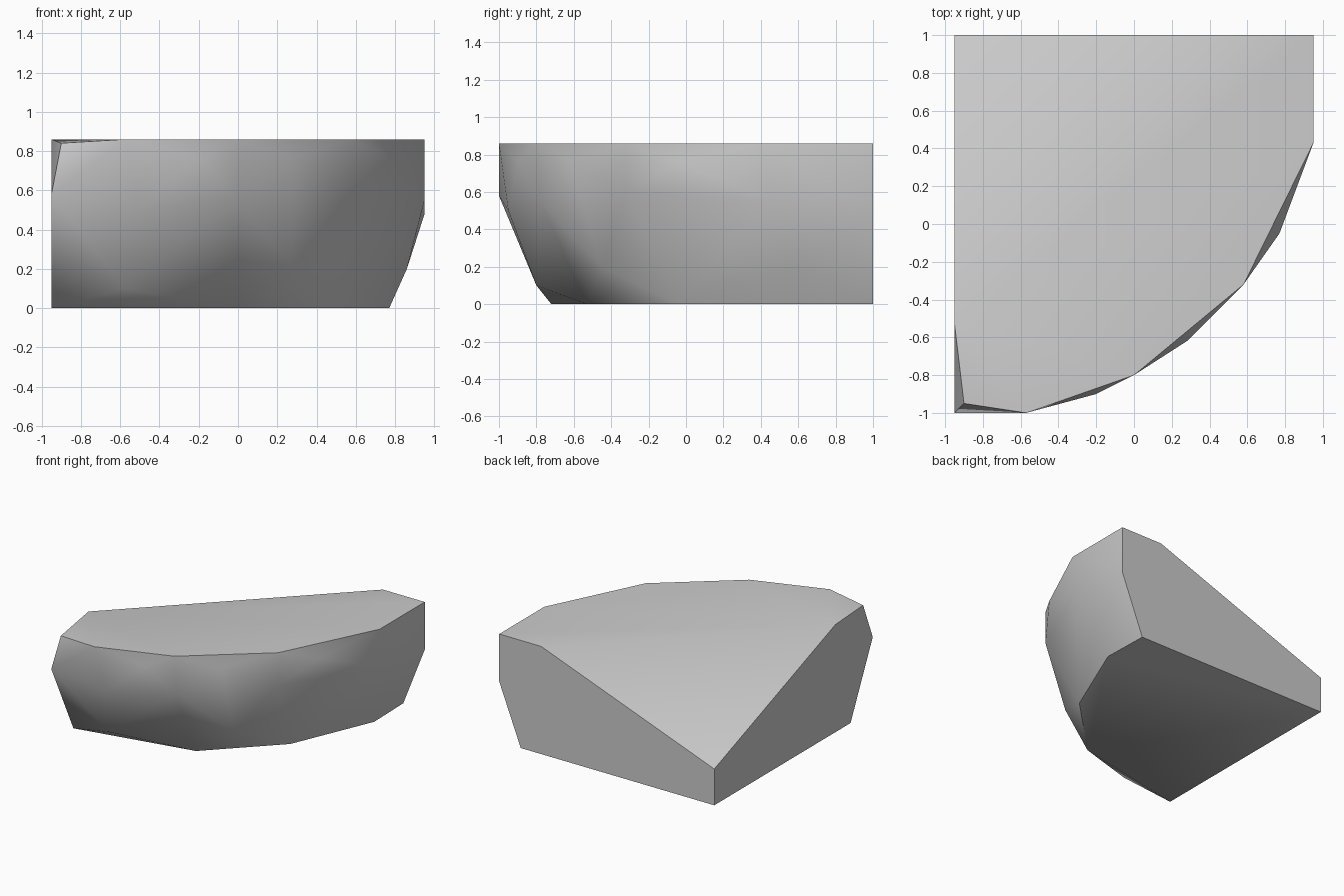
import bpy
import bmesh
import math

# Remove the default cube
cube = bpy.data.objects.get("Cube")
if cube:
    bpy.data.objects.remove(cube, do_unlink=True)

# Plain grey stone
stone = bpy.data.materials.new("grey_stone")
stone.use_nodes = True
colour = (0.6, 0.6, 0.6, 1)
stone.diffuse_color = colour
stone.node_tree.nodes["Principled BSDF"].inputs["Base Color"].default_value = colour

BACK, SIDE = 1.0, 0.95   # planes of the two straight walls
TOP, CHAMFER = 0.86, 0.765


def level(outline, z):
    """Lift a flat outline to one height."""
    return [(x, y, z) for x, y in outline]


# Footprint on the ground
footprint = level([(-SIDE, BACK), (0.76, BACK), (0.77, 0.62), (0.49, -0.04),
                   (0, -0.53), (-SIDE, -0.72)], 0)

# Flat upper rim, closed by the diagonal crest
rim = level([(0.58, BACK), (SIDE, BACK), (SIDE, 0.43), (0.58, -0.32),
             (0, -0.8), (-0.57, -1), (-SIDE, -0.53)], TOP)

# Chipped points just below the rim
chips = level([(0.77, -0.05), (0.28, -0.62), (-0.2, -0.9)], CHAMFER)

# Bulging belly of the curved front
belly = [(SIDE, BACK, 0.48), (SIDE, 0.45, 0.55), (0.58, -0.32, 0.6),
         (0, -0.78, 0.55), (-0.5, -0.95, 0.5)]
belly += level([(0.86, 0.6), (0.28, -0.45)], 0.2)
belly += [(-0.58, -0.8, 0.1)]

# Low inner corner and the cut front corner
corners = [(-SIDE, BACK, 0.29), (-SIDE, -1, 0.58), (-0.9, -0.95, 0.84)]

# Wrap the points in one solid faceted block
bm = bmesh.new()
for point in footprint + rim + chips + belly + corners:
    bm.verts.new(point)
hull = bmesh.ops.convex_hull(bm, input=bm.verts[:])
inside = {v for v in hull["geom_interior"] + hull["geom_unused"]
          if isinstance(v, bmesh.types.BMVert)}
bmesh.ops.delete(bm, geom=list(inside), context="VERTS")
bmesh.ops.dissolve_limit(bm, angle_limit=math.radians(0.5),
                         verts=bm.verts[:], edges=bm.edges[:])
bmesh.ops.recalc_face_normals(bm, faces=bm.faces[:])

mesh = bpy.data.meshes.new("rounded_rock_corner")
bm.to_mesh(mesh)
bm.free()
mesh.materials.append(stone)
rock = bpy.data.objects.new("rounded_rock_corner", mesh)
bpy.context.collection.objects.link(rock)

# Soft facets with crisp wall, rim and base edges
bpy.ops.object.select_all(action="DESELECT")
rock.select_set(True)
bpy.context.view_layer.objects.active = rock
bpy.ops.object.shade_smooth_by_angle(angle=math.radians(35))
